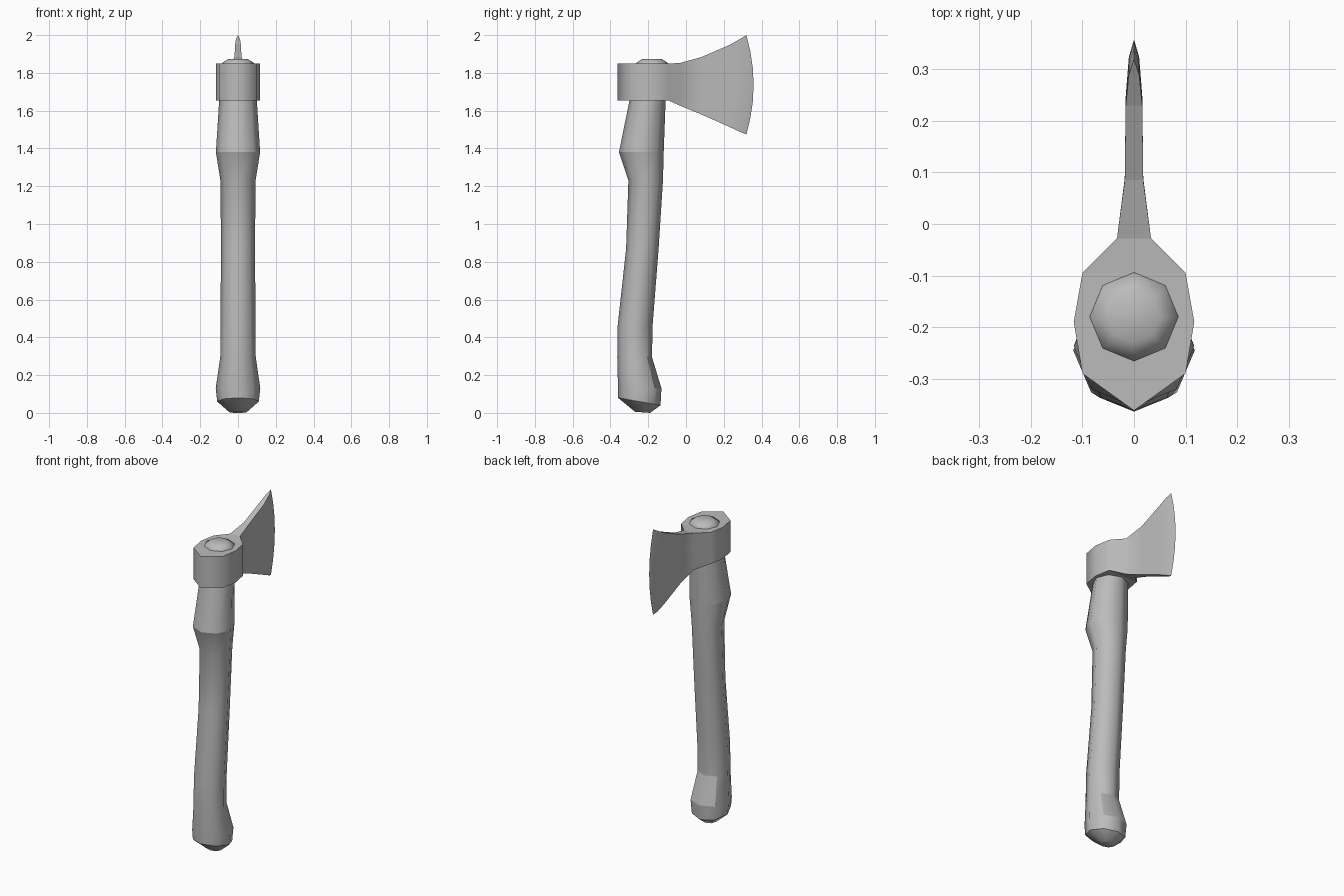
import bpy, bmesh, math

cube = bpy.data.objects.get("Cube")
if cube:
    bpy.data.objects.remove(cube, do_unlink=True)

grey = bpy.data.materials.new("plain grey")
grey.use_nodes = True
colour = (0.5, 0.5, 0.5, 1)
grey.diffuse_color = colour
grey.node_tree.nodes["Principled BSDF"].inputs["Base Color"].default_value = colour


def finish(bm, name, sharp):
    """Smooth-shade the mesh, keeping sharp the edges picked by a rule."""
    bmesh.ops.recalc_face_normals(bm, faces=bm.faces)
    for f in bm.faces:
        f.smooth = True
    for e in bm.edges:
        e.smooth = not sharp(e)
    mesh = bpy.data.meshes.new(name)
    bm.to_mesh(mesh)
    bm.free()
    mesh.materials.append(grey)
    obj = bpy.data.objects.new(name, mesh)
    bpy.context.collection.objects.link(obj)
    return obj


def loft(bm, rings):
    """Join closed rings of equal length with quads."""
    for a, b in zip(rings, rings[1:]):
        n = len(a)
        for i in range(n):
            bm.faces.new((a[i], a[(i + 1) % n], b[(i + 1) % n], b[i]))


def octagon(bm, front, back, half, z, tilt=0.0):
    mid, r = (front + back) / 2, (back - front) / 2
    angles = [math.pi / 4 * i for i in range(8)]
    return [bm.verts.new((half * math.sin(a), mid - r * math.cos(a),
                          z + tilt * math.cos(a))) for a in angles]


# Handle: front y, back y, half width, height, tilt
sections = [
    (-0.27, -0.19, 0.045, 0.003, 0.003),
    (-0.36, -0.135, 0.11, 0.06, 0.02),
    (-0.36, -0.13, 0.118, 0.13, 0),
    (-0.364, -0.18, 0.094, 0.295, 0),
    (-0.362, -0.177, 0.093, 0.46, 0),
    (-0.317, -0.145, 0.09, 0.87, 0),
    (-0.305, -0.122, 0.093, 1.23, 0),
    (-0.355, -0.118, 0.117, 1.38, 0),
    (-0.30, -0.108, 0.1, 1.65, 0),
    (-0.268, -0.095, 0.088, 1.84, 0),
]
bm = bmesh.new()
rings = [octagon(bm, *s) for s in sections]
loft(bm, rings)
bm.faces.new(rings[0])
bm.faces.new(rings[-1])
# Creases: butt rim, shoulder ring and the outline of the rear grip flat
creases = {frozenset((r[i], r[(i + 1) % 8])) for r in (rings[1], rings[7]) for i in range(8)}
low, high = rings[2], rings[3]
creases |= {frozenset((r[i], r[i + 1])) for r in (low, high) for i in (3, 4)}
creases |= {frozenset((low[i], high[i])) for i in (3, 5)}
finish(bm, "handle", lambda e: frozenset(e.verts) in creases)

# Domed handle end showing above the head
bm = bmesh.new()
dome = [octagon(bm, -0.18 - r, -0.18 + r, r, z)
        for r, z in ((0.086, 1.835), (0.086, 1.852), (0.05, 1.874))]
loft(bm, dome)
bm.faces.new(dome[-1])
finish(bm, "handle_end", lambda e: False)

# Head stations: y, half thickness, bottom z, top z, share of the edge curve
stations = [
    (-0.362, 0, 1.655, 1.849, 0),
    (-0.29, 0.10, 1.655, 1.849, 0),
    (-0.19, 0.117, 1.655, 1.849, 0),
    (-0.095, 0.10, 1.655, 1.849, 0),
    (-0.028, 0.033, 1.625, 1.853, 0),
    (0.085, 0.018, 1.578, 1.885, 0.1),
    (0.23, 0.016, 1.514, 1.948, 0.5),
    (0.29, 0.01, 1.486, 1.982, 0.9),
    (0.32, 0, 1.474, 2.0, 1),
]
outline = [(s, 1) for s in stations] + [(s, -1) for s in stations[-2:0:-1]]
bm = bmesh.new()
rows = []
for step in range(7):
    t = step / 6
    bulge = 0.152 * t * (1 - t)
    rows.append([bm.verts.new((side * h, y + k * bulge, lo + (hi - lo) * t))
                 for (y, h, lo, hi, k), side in outline])
loft(bm, rows)
# Strips closing the underside and the top
n, count = len(outline), len(stations)
for row in (rows[0], rows[-1]):
    for i in range(count - 1):
        quad = [row[i], row[i + 1], row[-i - 1], row[-i % n]]
        bm.faces.new(list(dict.fromkeys(quad)))
rims = [set(rows[0]), set(rows[-1])]
edge_line = {r[count - 1] for r in rows}
finish(bm, "axe_head", lambda e: any(set(e.verts) <= s for s in rims + [edge_line]))
